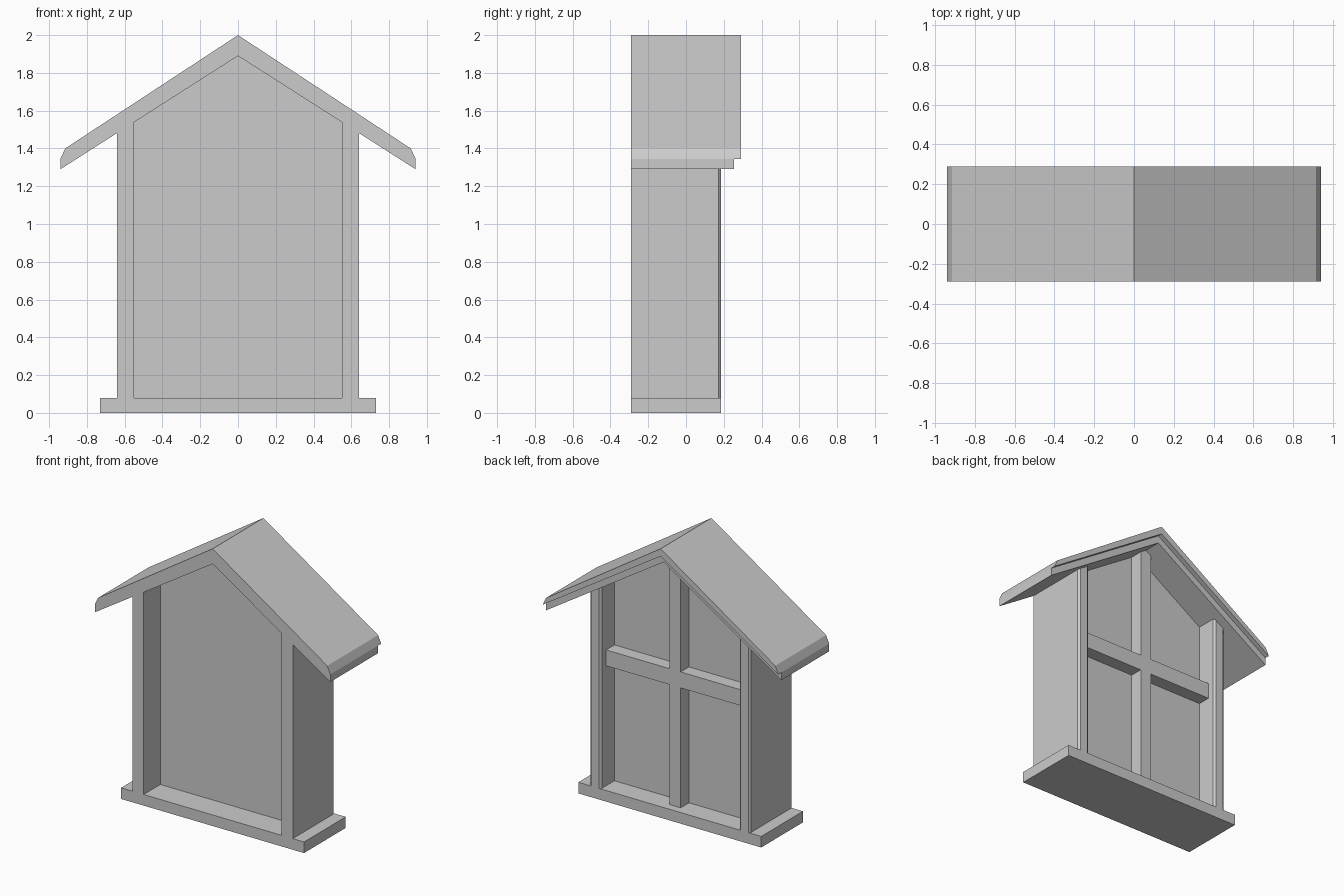
import bpy, bmesh

if "Cube" in bpy.data.objects:
    bpy.data.objects.remove(bpy.data.objects["Cube"])

FRONT = -0.29


def under(x):
    """Height of the roof underside at x."""
    return 1.89 - abs(x) * 0.6383


def prism(name, pts, y0, y1, chamfer=0):
    """Extrude an XZ profile from y0 to y1, optionally chamfering the upright back edges."""
    bm = bmesh.new()
    face = bm.faces.new([bm.verts.new((x, y0, z)) for x, z in pts])
    ext = bmesh.ops.extrude_face_region(bm, geom=[face])
    for v in ext["geom"]:
        if isinstance(v, bmesh.types.BMVert):
            v.co.y = y1
    bmesh.ops.recalc_face_normals(bm, faces=bm.faces)
    if chamfer:
        edges = [e for e in bm.edges
                 if all(abs(v.co.y - y1) < 1e-5 for v in e.verts)
                 and abs(e.verts[0].co.x - e.verts[1].co.x) < 1e-5]
        bmesh.ops.bevel(bm, geom=edges, offset=chamfer, segments=1, affect='EDGES')
    mesh = bpy.data.meshes.new(name)
    bm.to_mesh(mesh)
    bm.free()
    ob = bpy.data.objects.new(name, mesh)
    bpy.context.collection.objects.link(ob)
    return ob


def rect(x0, x1, z0, z1):
    return [(x0, z0), (x1, z0), (x1, z1), (x0, z1)]


def mirrored(half):
    """Complete a right-half profile whose first and last points lie on x = 0."""
    return half + [(-x, z) for x, z in reversed(half) if x > 0]


# Base plank
prism("base", rect(-0.73, 0.73, 0, 0.08), FRONT, 0.185)

# Side walls, cut to the roof slope
for side, s in (("left", -1), ("right", 1)):
    wall = [(0.55, 0.08), (0.64, 0.08), (0.64, under(0.64)), (0.55, under(0.55))]
    prism(side + "_wall", [(s * x, z) for x, z in wall], FRONT, 0.185, 0.013)

# Recessed gabled panel
prism("panel", mirrored([(0, 0.08), (0.55, 0.08), (0.55, under(0.55)), (0, 1.89)]), -0.10, 0.03)

# Cross bars on the back of the panel
w = 0.045
prism("upright_bar", [(-w, 0.08), (w, 0.08), (w, under(w)), (0, 1.89), (-w, under(w))], 0.03, 0.125)
for side, s in (("left", -1), ("right", 1)):
    prism(side + "_cross_bar", rect(s * w, s * 0.55, 0.945, 1.06), 0.03, 0.125)

# Gable roof with chamfered eaves
roof = prism("roof", mirrored([(0, 2.0), (0.915, 1.4), (0.94, 1.345), (0.94, 1.29), (0, 1.89)]),
             FRONT, 0.29)

# Step along the back: lower roof layer is set in
cutter = prism("roof_step_cutter",
               mirrored([(0, 1.945), (1.034, 1.285), (1.034, 1.1), (0, 1.76)]), 0.255, 0.35)
cutter.hide_render = True
cutter.hide_set(True)
cut = roof.modifiers.new("back_step", 'BOOLEAN')
cut.operation = 'DIFFERENCE'
cut.solver = 'EXACT'
cut.object = cutter
